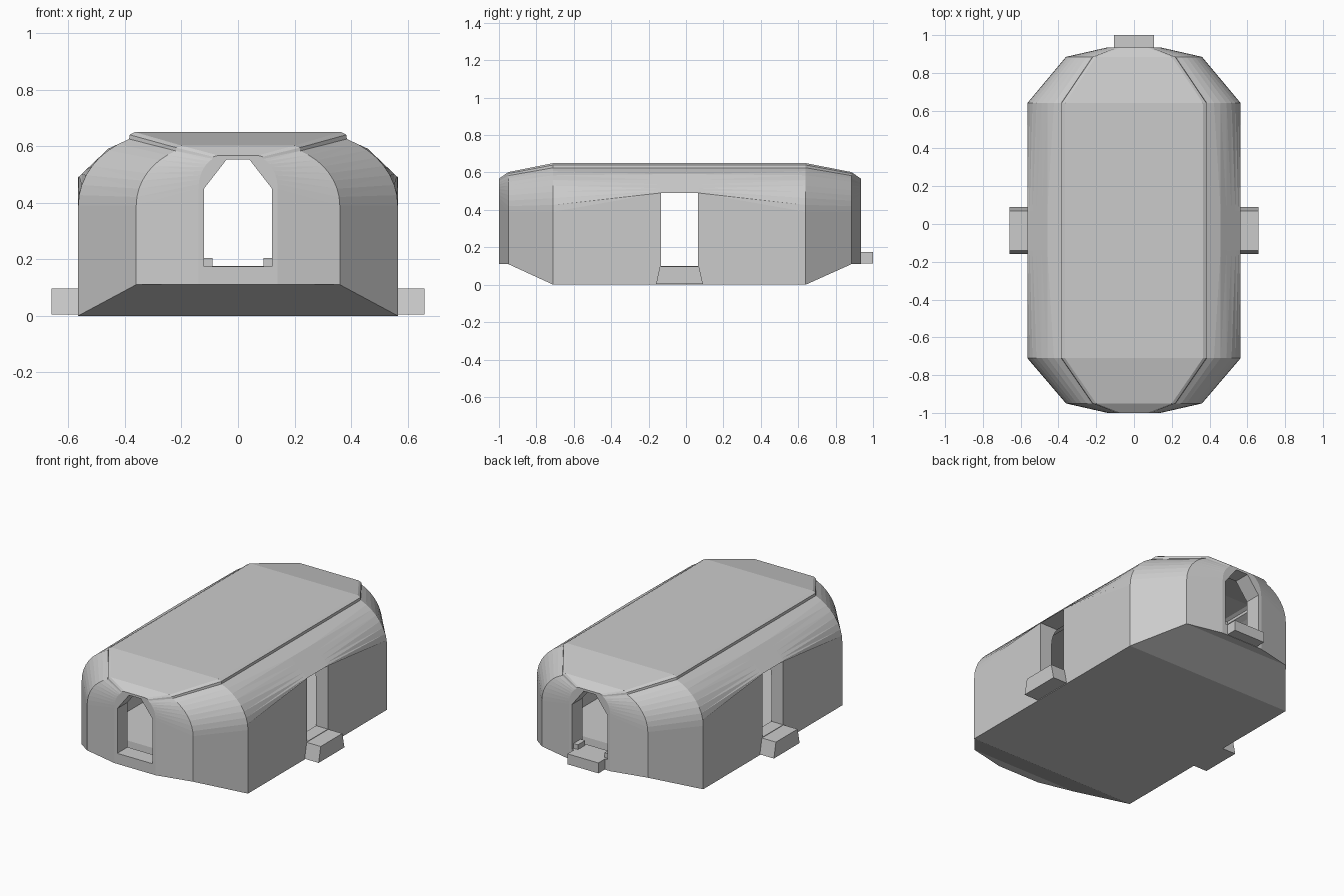
import bpy
import bmesh
from math import sin, cos, radians
from mathutils import Vector

cube = bpy.data.objects.get("Cube")
if cube:
    bpy.data.objects.remove(cube, do_unlink=True)

grey = bpy.data.materials.new("light_grey")
grey.use_nodes = True
grey.diffuse_color = (0.6, 0.6, 0.6, 1)
grey.node_tree.nodes["Principled BSDF"].inputs["Base Color"].default_value = (0.6, 0.6, 0.6, 1)

ARC = 8


def finish(name, bm):
    bmesh.ops.triangulate(bm, faces=[f for f in bm.faces if len(f.verts) == 4])
    bmesh.ops.recalc_face_normals(bm, faces=bm.faces)
    mesh = bpy.data.meshes.new(name)
    bm.to_mesh(mesh)
    bm.free()
    mesh.materials.append(grey)
    obj = bpy.data.objects.new(name, mesh)
    bpy.context.collection.objects.link(obj)
    return obj


def section(width, low, spring, edge_x, edge_z, top, bulge=False):
    """Half outline: upright wall, shoulder curve, rolled roof edge; then mirrored."""
    end = radians(65)
    a = (width - edge_x) / (1 - cos(end))
    b = (edge_z - spring) / sin(end)
    half = [(width, low)]
    for i in range(ARC + 1):
        t = end * i / ARC
        x, z = width - a + a * cos(t), spring + b * sin(t)
        if bulge:  # straight chamfer over the side doorway
            z = max(z, 0.49 + (width - x) * 0.95) if x > 0.45 else z
        half.append((x, z))
    half += [(edge_x - 0.002, edge_z + 0.6 * (top - edge_z)), (edge_x - 0.02, top)]
    return half + [(-x, z) for x, z in reversed(half)]


def loft(name, stations):
    bm = bmesh.new()
    rings = [[bm.verts.new((x, y, z)) for x, z in section(*args)] for y, *args in stations]
    n = len(rings[0])
    for r, s in zip(rings, rings[1:]):
        for i in range(n):
            j = (i + 1) % n
            bm.faces.new((r[i], r[j], s[j], s[i]))
    bm.faces.new(rings[0])
    bm.faces.new(rings[-1])
    return finish(name, bm)


def prism(name, points, axis, start, stop):
    """Extrude a flat outline along x or y."""
    bm = bmesh.new()
    place = (lambda p, d: (d, p[0], p[1])) if axis == "x" else (lambda p, d: (p[0], d, p[1]))
    face = bm.faces.new([bm.verts.new(place(p, start)) for p in points])
    out = bmesh.ops.extrude_face_region(bm, geom=[face])
    move = Vector((stop - start, 0, 0)) if axis == "x" else Vector((0, stop - start, 0))
    bmesh.ops.translate(bm, vec=move, verts=[v for v in out["geom"] if isinstance(v, bmesh.types.BMVert)])
    return finish(name, bm)


def rect(a, b, low, high):
    return [(a, low), (b, low), (b, high), (a, high)]


# Faceted cabin body
nose = (0.14, 0.11, 0.45, 0.09, 0.555, 0.567)
shoulder = (0.36, 0.11, 0.39, 0.22, 0.583, 0.602)
full = (0.565, 0.0, 0.39, 0.385, 0.625, 0.65)
body = loft("cabin_shell", [
    (-1.0, *nose), (-0.95, *shoulder), (-0.71, *full),
    (-0.14, *full, True), (0.07, *full, True),
    (0.64, *full), (0.885, *shoulder), (0.935, *nose)])

# Hollow interior and doorway cutters
room_end = (0.29, 0.15, 0.38, 0.18, 0.545, 0.56)
room = (0.485, 0.096, 0.38, 0.33, 0.57, 0.595)
cutters = [loft("interior_cutter", [(-0.9, *room_end), (-0.69, *room), (0.62, *room), (0.835, *room_end)])]
arch = [(-0.12, 0.175), (0.12, 0.175), (0.12, 0.45), (0.04, 0.553), (-0.04, 0.553), (-0.12, 0.45)]
cutters.append(prism("end_doorway_cutter", arch, "y", -1.2, 1.2))
cutters.append(prism("side_doorway_cutter", rect(-0.135, 0.065, 0.1, 0.49), "x", -1, 1))
for cutter in cutters:
    mod = body.modifiers.new(cutter.name, "BOOLEAN")
    mod.operation = "DIFFERENCE"
    mod.solver = "EXACT"
    mod.object = cutter
    cutter.hide_render = True
    cutter.hide_viewport = True

# Bake the cuts, then drop the cutters
for cutter in cutters:
    cutter.hide_viewport = False
bpy.context.view_layer.update()
baked = bpy.data.meshes.new_from_object(body.evaluated_get(bpy.context.evaluated_depsgraph_get()))
body.modifiers.clear()
body.data = baked
for cutter in cutters:
    bpy.data.objects.remove(cutter, do_unlink=True)

# Side steps, flared towards the ground
step = [(-0.16, 0.004), (0.09, 0.004), (0.07, 0.097), (-0.14, 0.097)]
for side, label in ((1, "left"), (-1, "right")):
    prism(label + "_step", step, "x", side * 0.5, side * 0.66)
    # Small door stops at the rear sill
    x1, x2 = sorted((side * 0.09, side * 0.125))
    prism(label + "_door_stop", rect(x1, x2, 0.17, 0.205), "y", 0.85, 0.92)

# Rear step
prism("rear_step", rect(-0.105, 0.105, 0.112, 0.176), "y", 0.9, 1.0)
